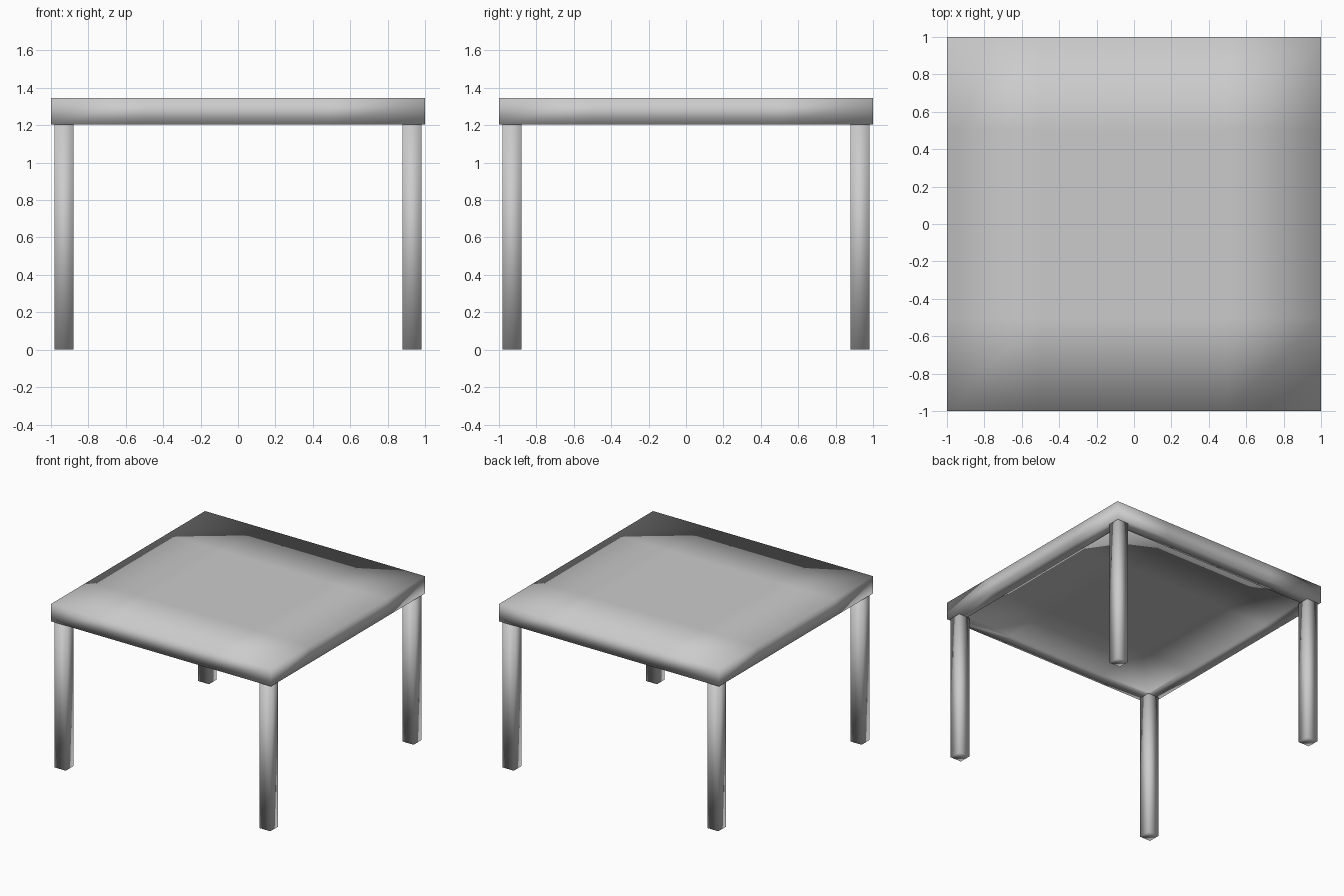
import bpy, bmesh
from mathutils import Matrix, Vector

if "Cube" in bpy.data.objects:
    bpy.data.objects.remove(bpy.data.objects["Cube"])

TOP_Z, UNDER_Z = 1.345, 1.203
LEG_W, LEG_POS = 0.1, 0.93
RIM, RECESS, CUTS = 0.1, 0.02, 4


def finish(bm, name):
    bmesh.ops.recalc_face_normals(bm, faces=bm.faces)
    for f in bm.faces:
        f.smooth = True
    mesh = bpy.data.meshes.new(name)
    bm.to_mesh(mesh)
    bm.free()
    obj = bpy.data.objects.new(name, mesh)
    bpy.context.collection.objects.link(obj)
    return obj


def extrude_ring(bm, edges, offset=(0, 0, 0), scale=1.0):
    """Extrude a square ring of edges, then scale and move it."""
    geom = bmesh.ops.extrude_edge_only(bm, edges=edges)["geom"]
    verts = [g for g in geom if isinstance(g, bmesh.types.BMVert)]
    bmesh.ops.scale(bm, verts=verts, vec=(scale, scale, 1))
    bmesh.ops.translate(bm, verts=verts, vec=Vector(offset))
    return [e for e in bm.edges if e.is_boundary and all(v in verts for v in e.verts)]


# Tabletop: subdivided slab, its underside slightly recessed inside a rim
bm = bmesh.new()
bmesh.ops.create_grid(bm, x_segments=CUTS, y_segments=CUTS, size=1.0,
                      matrix=Matrix.Translation((0, 0, TOP_Z)))
ring = [e for e in bm.edges if e.is_boundary]
ring = extrude_ring(bm, ring, offset=(0, 0, UNDER_Z - TOP_Z))
ring = extrude_ring(bm, ring, scale=1 - RIM)
ring = extrude_ring(bm, ring, offset=(0, 0, RECESS))
bmesh.ops.create_grid(bm, x_segments=CUTS, y_segments=CUTS, size=1 - RIM,
                      matrix=Matrix.Translation((0, 0, UNDER_Z + RECESS)))
bmesh.ops.remove_doubles(bm, verts=bm.verts, dist=0.001)
finish(bm, "tabletop")

# Four square legs under the corners
for side, x in (("left", -LEG_POS), ("right", LEG_POS)):
    for end, y in (("front", -LEG_POS), ("back", LEG_POS)):
        bm = bmesh.new()
        bmesh.ops.create_cube(bm, size=1.0,
                              matrix=Matrix.Translation((x, y, UNDER_Z / 2))
                              @ Matrix.Diagonal((LEG_W, LEG_W, UNDER_Z, 1)))
        finish(bm, f"{end}_{side}_leg")
